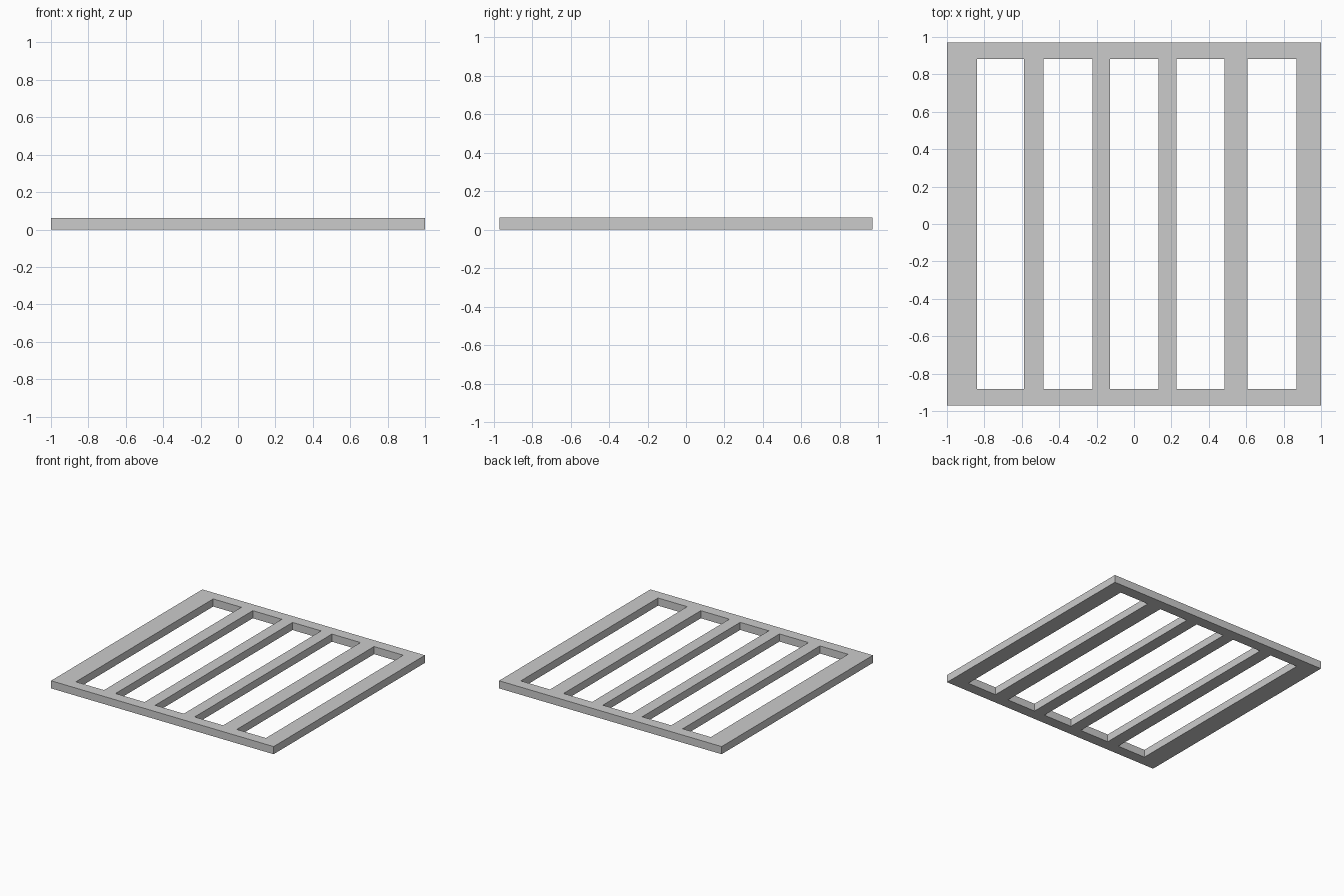
import bpy
import bmesh

if "Cube" in bpy.data.objects:
    bpy.data.objects.remove(bpy.data.objects["Cube"])

HEIGHT = 0.062
# Slot edges across the panel: solid bar, slot, solid bar, ...
XS = [-1.0, -0.84, -0.587, -0.484, -0.223, -0.127, 0.13, 0.227, 0.484, 0.606, 0.868, 1.0]
YS = [-0.971, -0.881, 0.881, 0.971]

bm = bmesh.new()
grid = [[bm.verts.new((x, y, 0)) for y in YS] for x in XS]

# Flat layout: skip the middle cell of every odd column to leave a slot
for i in range(len(XS) - 1):
    for j in range(len(YS) - 1):
        if i % 2 == 1 and j == 1:
            continue
        bm.faces.new((grid[i][j], grid[i + 1][j], grid[i + 1][j + 1], grid[i][j + 1]))

# Thicken into one solid slab
ext = bmesh.ops.extrude_face_region(bm, geom=bm.faces[:], use_keep_orig=True)
top = [v for v in ext["geom"] if isinstance(v, bmesh.types.BMVert)]
bmesh.ops.translate(bm, verts=top, vec=(0, 0, HEIGHT))
bmesh.ops.recalc_face_normals(bm, faces=bm.faces[:])

mesh = bpy.data.meshes.new("slotted_panel")
bm.to_mesh(mesh)
bm.free()
panel = bpy.data.objects.new("slotted_panel", mesh)
bpy.context.collection.objects.link(panel)
